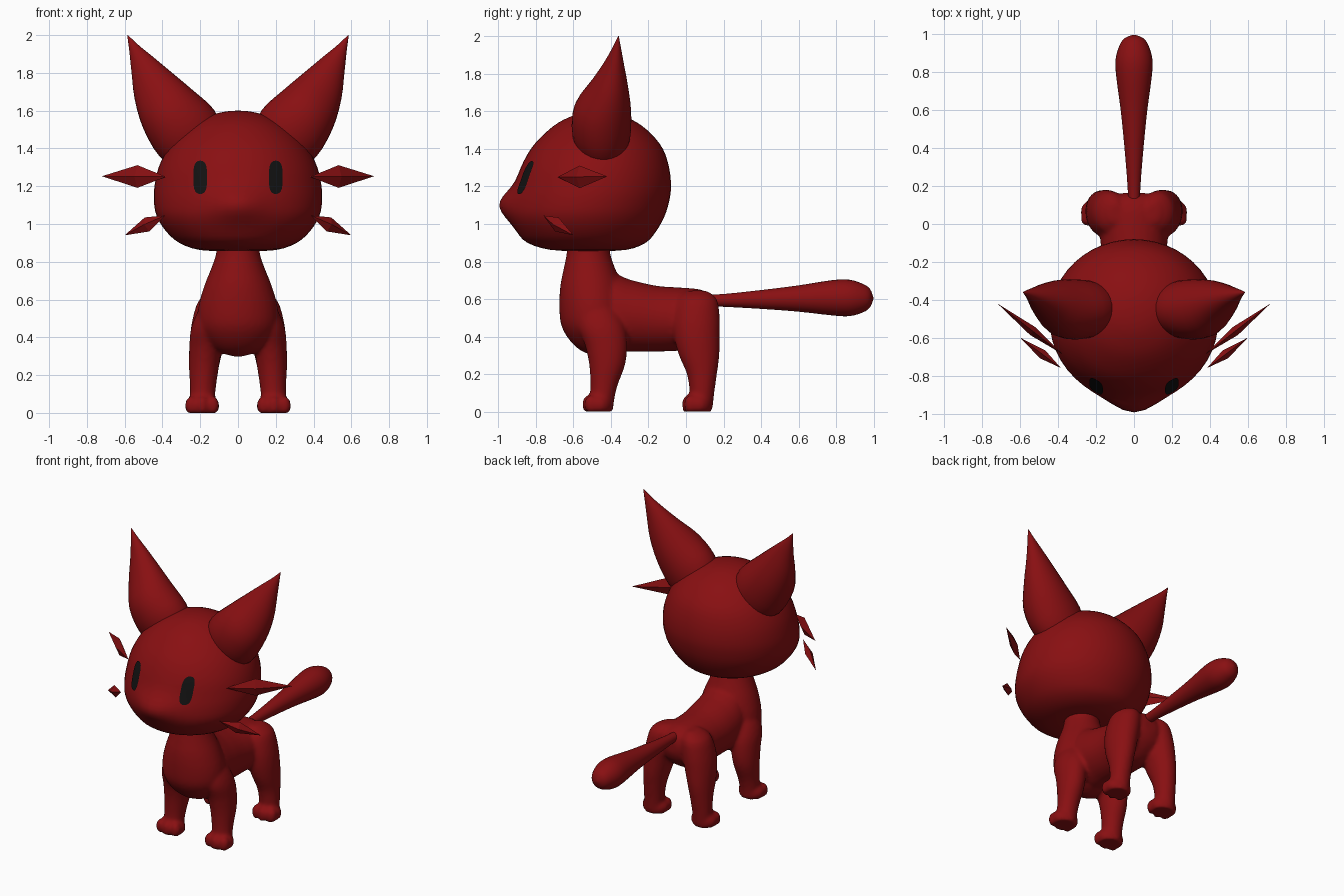
import bpy, bmesh, math
from mathutils import Vector
from mathutils.bvhtree import BVHTree

if "Cube" in bpy.data.objects:
    bpy.data.objects.remove(bpy.data.objects["Cube"])


def material(name, rgb):
    m = bpy.data.materials.new(name)
    m.diffuse_color = (*rgb, 1)
    m.use_nodes = True
    m.node_tree.nodes["Principled BSDF"].inputs["Base Color"].default_value = m.diffuse_color
    return m


RED = material("dark red", (0.25, 0.005, 0.006))
BLACK = material("eye black", (0.006, 0.006, 0.006))
X, Y, Z = Vector((1, 0, 0)), Vector((0, 1, 0)), Vector((0, 0, 1))


def resample(rows, steps):
    """Smooth curve through rows of numbers."""
    out = []
    for i in range(len(rows) - 1):
        a, b, c, d = (rows[min(max(i + k, 0), len(rows) - 1)] for k in (-1, 0, 1, 2))
        for s in range(steps):
            t = s / steps
            out.append([0.5 * (2 * q + (r - p) * t + (2 * p - 5 * q + 4 * r - w) * t * t
                               + (3 * q - p - 3 * r + w) * t ** 3)
                        for p, q, r, w in zip(a, b, c, d)])
    return out + [list(rows[-1])]


def loft(bm, rows, u, v, side=1, n=32, steps=3):
    """Skin elliptical sections (x, y, z, half size on u, half size on v)."""
    rings = []
    for x, y, z, hu, hv in resample(rows, steps):
        ring = []
        for k in range(n):
            a = 2 * math.pi * k / n
            p = Vector((x, y, z)) + u * max(hu, .002) * math.cos(a) + v * max(hv, .002) * math.sin(a)
            ring.append(bm.verts.new((p.x * side, p.y, p.z)))
        rings.append(ring)
    for r0, r1 in zip(rings, rings[1:]):
        for k in range(n):
            bm.faces.new((r0[k], r0[(k + 1) % n], r1[(k + 1) % n], r1[k]))
    bm.faces.new(rings[0])
    bm.faces.new(rings[-1])


def finish(bm, name, mat, smooth=True):
    bmesh.ops.recalc_face_normals(bm, faces=bm.faces)
    me = bpy.data.meshes.new(name)
    for f in bm.faces:
        f.smooth = smooth
    bm.to_mesh(me)
    bm.free()
    ob = bpy.data.objects.new(name, me)
    me.materials.append(mat)
    bpy.context.collection.objects.link(ob)
    return ob


# Body: chest, barrel, legs and paws fused into one skin
bm = bmesh.new()
loft(bm, [(0, -.52, .95, .11, .11), (0, -.52, .85, .115, .115), (0, -.515, .77, .14, .135),
          (0, -.505, .67, .18, .165), (0, -.495, .56, .21, .18), (0, -.49, .46, .21, .175),
          (0, -.48, .38, .17, .14), (0, -.47, .325, .11, .09), (0, -.47, .298, .02, .02)], X, Y)
loft(bm, [(0, -.55, .52, .10, .12), (0, -.42, .53, .17, .21), (0, -.3, .512, .18, .192),
          (0, -.15, .495, .175, .175), (0, 0, .495, .18, .165), (0, .08, .51, .17, .14),
          (0, .14, .525, .13, .095), (0, .165, .53, .05, .04)], X, Z)
FRONT = [(.12, -.48, .6, .03, .04), (.135, -.47, .54, .075, .10), (.16, -.45, .45, .088, .125),
         (.172, -.425, .35, .086, .112), (.18, -.42, .25, .08, .096), (.185, -.435, .15, .07, .074),
         (.188, -.445, .08, .066, .066), (.19, -.45, 0, .06, .06)]
REAR = [(.10, .06, .645, .03, .05), (.12, .06, .6, .085, .105), (.14, .055, .5, .10, .125),
        (.158, .058, .4, .096, .122), (.172, .07, .3, .084, .108), (.182, .085, .2, .072, .08),
        (.188, .085, .1, .066, .066), (.19, .08, 0, .06, .06)]
for side in (1, -1):
    for leg, y in ((FRONT, -.465), (REAR, .065)):
        loft(bm, leg, X, Y, side)
        # paw with three toes
        loft(bm, [(.19, y, 0, .08, .068), (.19, y, .035, .092, .074),
                  (.19, y, .07, .08, .065), (.19, y, .1, .045, .04)], X, Y, side)
        for tx, ty in ((.135, -.04), (.19, -.052), (.245, -.04)):
            loft(bm, [(tx, y + ty, 0, .028, .028), (tx, y + ty, .04, .036, .036),
                      (tx, y + ty, .075, .026, .026), (tx, y + ty, .088, .005, .005)],
                 X, Y, side, 16)
body = finish(bm, "body", RED)
rm = body.modifiers.new("fuse", 'REMESH')
rm.mode, rm.voxel_size, rm.use_smooth_shade = 'VOXEL', .013, True
sm = body.modifiers.new("soften", 'SMOOTH')
sm.factor, sm.iterations = .5, 5

# Tail
bm = bmesh.new()
loft(bm, [(0, .08, .592, .03, .03), (0, .2, .593, .034, .034), (0, .4, .598, .05, .05),
          (0, .6, .603, .07, .07), (0, .78, .607, .094, .094), (0, .87, .606, .097, .097),
          (0, .94, .605, .077, .077), (0, .98, .605, .05, .05), (0, .998, .605, .005, .005)], X, Z)
finish(bm, "tail", RED)

# Head with a pointed muzzle
bm = bmesh.new()
loft(bm, [(0, -.52, .855, .02, .02), (0, -.52, .862, .2, .2), (0, -.53, .9, .31, .315),
          (0, -.53, .96, .38, .37), (0, -.525, 1.04, .43, .41), (0, -.51, 1.12, .445, .42),
          (0, -.495, 1.2, .442, .415), (0, -.485, 1.3, .42, .395), (0, -.475, 1.4, .37, .352),
          (0, -.47, 1.48, .30, .285), (0, -.47, 1.54, .22, .21), (0, -.47, 1.58, .13, .125),
          (0, -.47, 1.596, .06, .06), (0, -.47, 1.6, .005, .005)], X, Y, n=48)
for v in bm.verts:
    if v.co.y < -.5:
        v.co.y -= .062 * math.exp(-(v.co.x / .14) ** 2 - ((v.co.z - 1.11) / .085) ** 2)
bm.normal_update()
surface = BVHTree.FromBMesh(bm)
finish(bm, "head", RED)


def spike(bm, a, b, t, high, thick, side):
    """Four-sided double point from a to b."""
    a, b = Vector(a), Vector(b)
    d = (b - a).normalized()
    across = d.cross(Z).normalized()
    up = across.cross(d)
    m = a.lerp(b, t)
    pts = [a, b, m + up * high, m + across * thick, m - up * high, m - across * thick]
    vs = [bm.verts.new((p.x * side, p.y, p.z)) for p in pts]
    for k in range(4):
        for end in vs[:2]:
            bm.faces.new((end, vs[2 + k], vs[2 + (k + 1) % 4]))


for side, label in ((1, "left"), (-1, "right")):
    # Ear
    bm = bmesh.new()
    loft(bm, [(.19, -.44, 1.38, .15, .12), (.27, -.45, 1.48, .19, .155), (.375, -.445, 1.61, .165, .152),
              (.455, -.41, 1.735, .12, .1), (.51, -.385, 1.845, .07, .055),
              (.552, -.37, 1.93, .03, .025), (.585, -.36, 2.0, .002, .002)],
         Vector((.76, 0, -.65)), Y, side)
    finish(bm, label + "_ear", RED)

    # Whisker tufts
    bm = bmesh.new()
    spike(bm, (.38, -.685, 1.25), (.72, -.42, 1.253), .45, .06, .025, side)
    spike(bm, (.385, -.76, 1.045), (.6, -.6, .94), .45, .04, .025, side)
    finish(bm, label + "_whiskers", RED, False)

    # Eye plate hugging the face
    bm = bmesh.new()
    rows = []
    for i in range(17):
        t = -math.cos(math.pi * i / 16)
        w = .036 * max(1 - abs(t) ** 3.5, .004) ** .4
        row = []
        for j in range(5):
            x, z = side * (.2 + w * (j / 2 - 1)), 1.247 + .088 * t
            hit = surface.ray_cast(Vector((x, -2, z)), Y)[0]
            row.append(bm.verts.new((x, hit.y - .007, z)))
        rows.append(row)
    for r0, r1 in zip(rows, rows[1:]):
        for j in range(4):
            bm.faces.new((r0[j], r0[j + 1], r1[j + 1], r1[j]))
    eye = finish(bm, label + "_eye", BLACK)
    if eye.data.polygons[30].normal.y > 0:
        eye.data.flip_normals()
